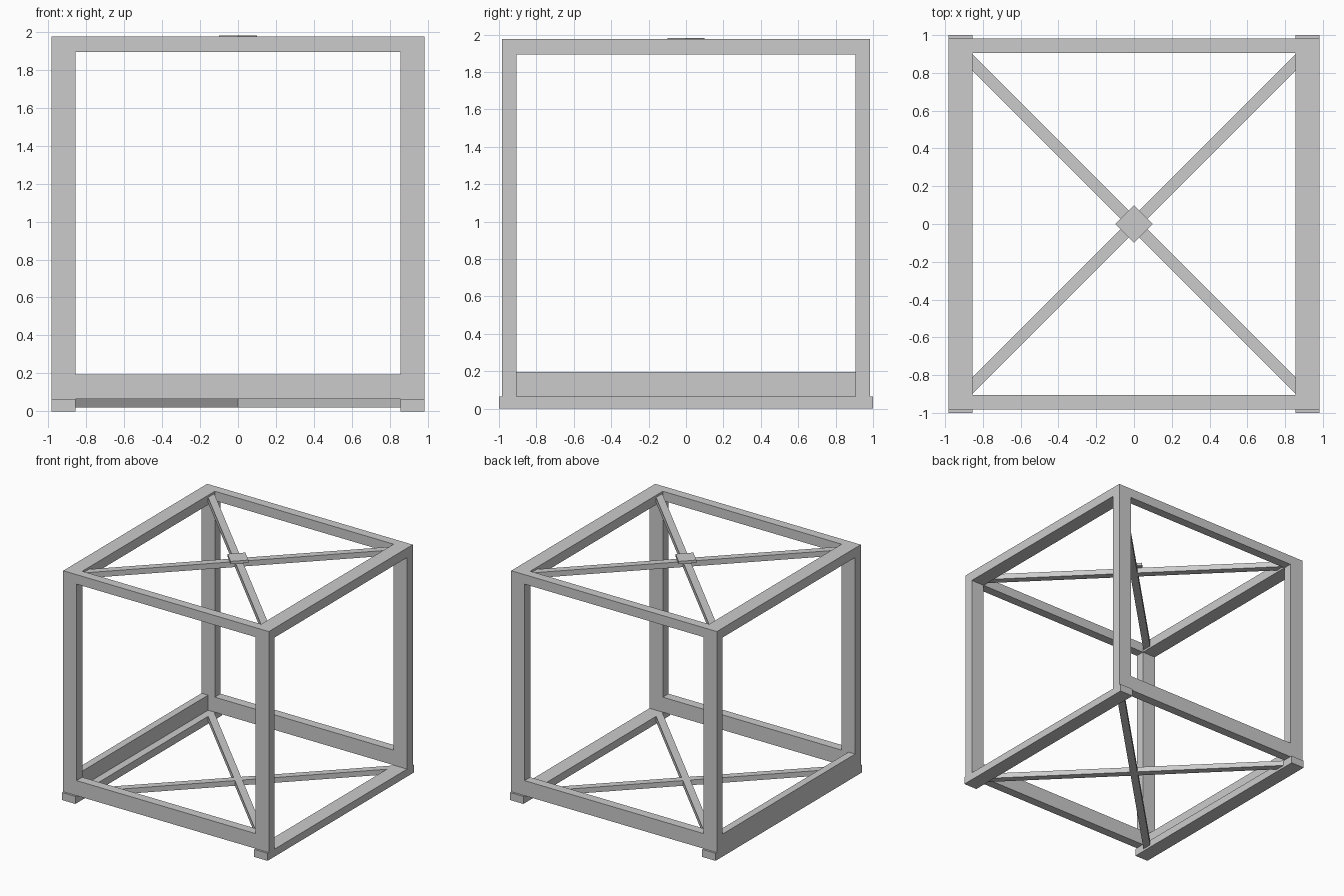
import bpy, math

if "Cube" in bpy.data.objects:
    bpy.data.objects.remove(bpy.data.objects["Cube"])

def box(name, x0, x1, y0, y1, z0, z1, turn=0.0):
    """Box given by its extents, optionally turned about its own vertical axis."""
    bpy.ops.mesh.primitive_cube_add(
        size=1, location=((x0 + x1) / 2, (y0 + y1) / 2, (z0 + z1) / 2))
    ob = bpy.context.object
    ob.name = name
    ob.scale = (abs(x1 - x0), abs(y1 - y0), z1 - z0)
    bpy.ops.object.transform_apply(location=False, rotation=False, scale=True)
    ob.rotation_euler.z = turn
    return ob

OUT = 0.983             # outer face of the frame
IX, IY = 0.855, 0.905   # inner faces of the posts
RUN = 0.065             # runner height
BEAM = 0.195            # top of lower beams
TOP0, TOP = 1.893, 1.975

# Floor runners and upper side rails
for side, s in (("left", -1), ("right", 1)):
    box(side + "_runner", s * IX, s * OUT, -1, 1, 0, RUN)
    box(side + "_top_rail", s * IX, s * OUT, -IY, IY, TOP0, TOP)
    # Corner posts
    for end, e in (("front", -1), ("back", 1)):
        box(f"{end}_{side}_post", s * IX, s * OUT, e * IY, e * OUT, RUN, TOP)

# Front and back beams
for end, e in (("front", -1), ("back", 1)):
    box(end + "_lower_beam", -IX, IX, e * IY, e * OUT, RUN, BEAM)
    box(end + "_top_rail", -IX, IX, e * IY, e * OUT, TOP0, TOP)

# Extra lower beam on the left side only
box("left_lower_beam", -OUT, -0.92, -IY, IY, RUN, BEAM)

# Diagonal cross braces at floor and roof
for level, z0, z1 in (("floor", 0.02, RUN), ("roof", 1.91, 1.957)):
    for i, a in enumerate((45, -45)):
        box(f"{level}_brace_{i + 1}", -1.25, 1.25, -0.03, 0.03, z0, z1, math.radians(a))

# Diamond plate over the roof brace crossing
h = 0.1 / math.sqrt(2)
box("centre_plate", -h, h, -h, h, 1.957, 1.981, math.radians(45))
